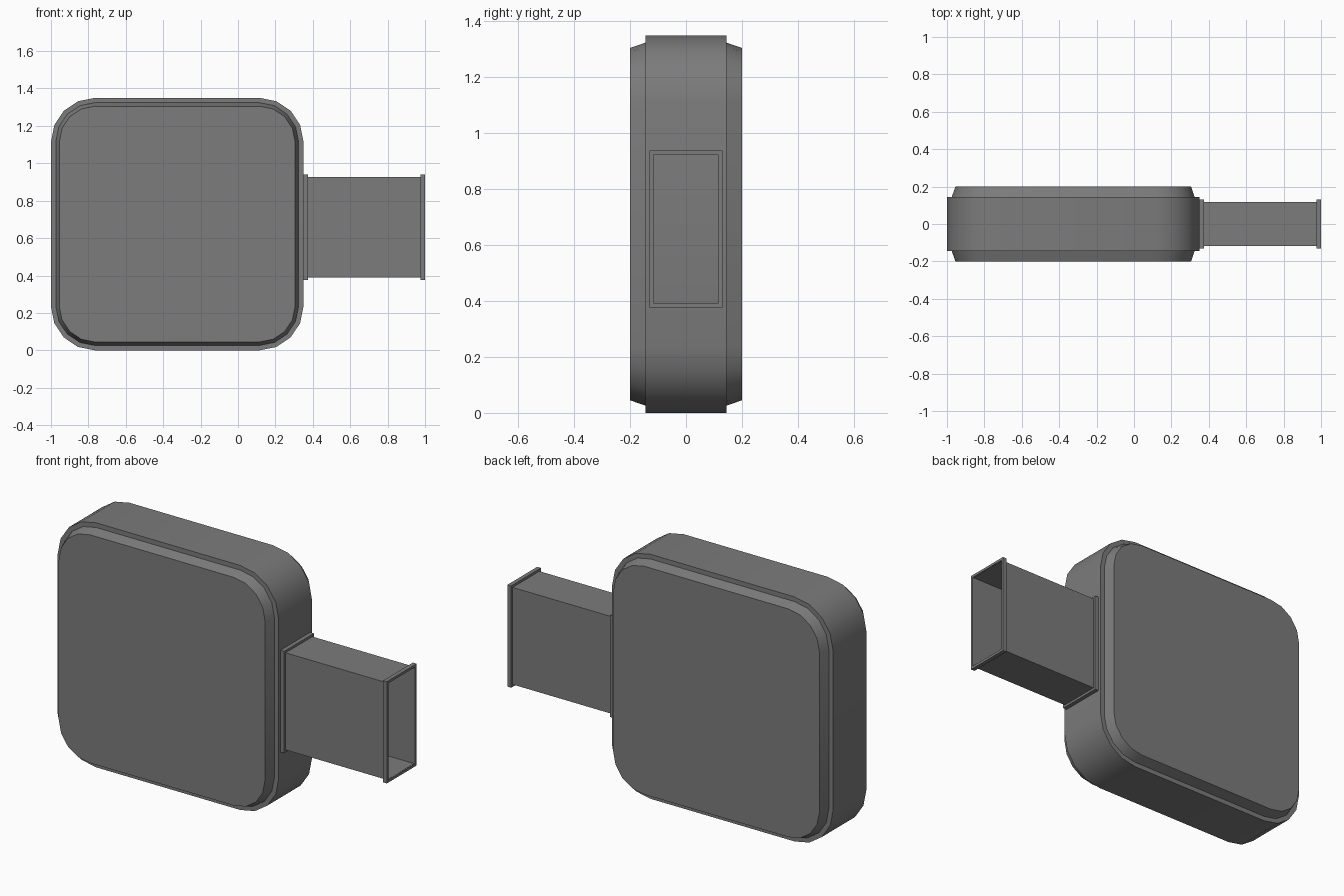
import bpy, bmesh, math
from mathutils import Vector

old = bpy.data.objects.get("Cube")
if old:
    bpy.data.objects.remove(old, do_unlink=True)

grey = bpy.data.materials.new("mid grey")
grey.use_nodes = True
colour = (0.2, 0.2, 0.2, 1)
grey.diffuse_color = colour
grey.node_tree.nodes["Principled BSDF"].inputs["Base Color"].default_value = colour

MID_Z = 0.675
BODY_X = -0.325
HALF = 0.675
RADIUS = 0.235


def loft(name, rings, closed=False, smooth=False):
    """Skin a list of rings; cap the ends, or join last to first."""
    bm = bmesh.new()
    loops = [[bm.verts.new(p) for p in ring] for ring in rings]
    pairs = list(zip(loops, loops[1:]))
    if closed:
        pairs.append((loops[-1], loops[0]))
    else:
        bm.faces.new(loops[0])
        bm.faces.new(loops[-1])
    n = len(loops[0])
    for a, b in pairs:
        for i in range(n):
            j = (i + 1) % n
            bm.faces.new((a[i], a[j], b[j], b[i]))
    bmesh.ops.recalc_face_normals(bm, faces=bm.faces)
    mesh = bpy.data.meshes.new(name)
    bm.to_mesh(mesh)
    bm.free()
    mesh.materials.append(grey)
    obj = bpy.data.objects.new(name, mesh)
    bpy.context.collection.objects.link(obj)
    if smooth:
        bpy.ops.object.select_all(action='DESELECT')
        obj.select_set(True)
        bpy.context.view_layer.objects.active = obj
        bpy.ops.object.shade_smooth_by_angle(angle=math.radians(30))
    return obj


def rounded_square(y, inset, steps=4):
    """Outline of the body at depth y, pulled in by inset."""
    core = HALF - RADIUS
    r = RADIUS - inset
    points = []
    for corner, (sx, sz) in enumerate(((1, 1), (-1, 1), (-1, -1), (1, -1))):
        for k in range(steps + 1):
            a = math.pi / 2 * (corner + k / steps)
            points.append(Vector((BODY_X + sx * core + r * math.cos(a), y,
                                  MID_Z + sz * core + r * math.sin(a))))
    return points


def rectangle(x, half_y, half_z):
    return [Vector((x, sy * half_y, MID_Z - 0.017 + sz * half_z))
            for sy, sz in ((1, 1), (-1, 1), (-1, -1), (1, -1))]


def hollow_sleeve(name, x0, x1, half_y, half_z, wall):
    inner = (half_y - wall, half_z - wall)
    return loft(name, [rectangle(x0, half_y, half_z), rectangle(x1, half_y, half_z),
                       rectangle(x1, *inner), rectangle(x0, *inner)], closed=True)


# Rounded body with a stepped, tapered panel on the front and back
profile = [(-0.2, 0.045), (-0.145, 0.026), (-0.145, 0), (0.145, 0), (0.145, 0.026), (0.2, 0.045)]
loft("body", [rounded_square(y, inset) for y, inset in profile], smooth=True)

# Open rectangular duct with a flange at each end
hollow_sleeve("duct", 0.345, 0.995, 0.117, 0.268, 0.002)
hollow_sleeve("inner_flange", 0.345, 0.373, 0.13, 0.281, 0.014)
hollow_sleeve("outer_flange", 0.977, 1.0, 0.13, 0.281, 0.014)
